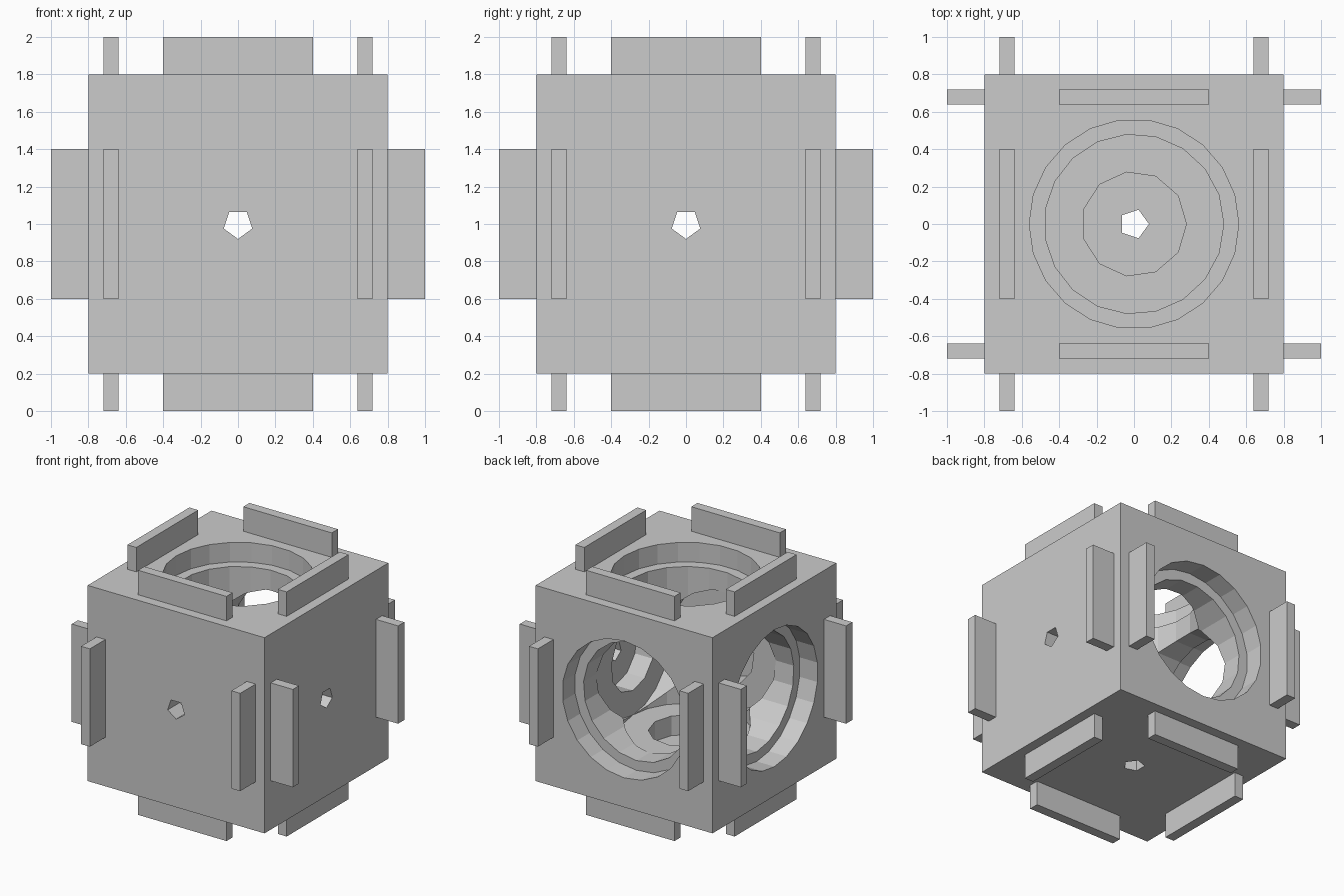
import bpy, bmesh
from math import cos, sin, tau
from mathutils import Matrix, Vector

cube = bpy.data.objects.get("Cube")
if cube:
    bpy.data.objects.remove(cube, do_unlink=True)

GREY = (0.6, 0.6, 0.6, 1.0)
grey = bpy.data.materials.new("plain grey")
grey.use_nodes = True
grey.diffuse_color = GREY
grey.node_tree.nodes["Principled BSDF"].inputs["Base Color"].default_value = GREY

MIDDLE = Vector((0, 0, 1))


def add_object(name, bm):
    bmesh.ops.recalc_face_normals(bm, faces=bm.faces)
    mesh = bpy.data.meshes.new(name)
    bm.to_mesh(mesh)
    bm.free()
    mesh.materials.append(grey)
    obj = bpy.data.objects.new(name, mesh)
    bpy.context.collection.objects.link(obj)
    return obj


def box(name, centre, size):
    bm = bmesh.new()
    bmesh.ops.create_cube(bm, size=1, matrix=Matrix.Translation(MIDDLE + Vector(centre))
                          @ Matrix.Diagonal((*size, 1)))
    return add_object(name, bm)


def prism(name, radius, sides, start, end, along, corner):
    """Prism about the block's middle; its first corner points towards `corner`."""
    along, corner = Vector(along), Vector(corner)
    side = along.cross(corner)
    bm = bmesh.new()
    ring = [bm.verts.new(MIDDLE + along * start
                         + radius * (corner * cos(tau * i / sides) + side * sin(tau * i / sides)))
            for i in range(sides)]
    base = bm.faces.new(ring)
    new = bmesh.ops.extrude_face_region(bm, geom=[base], use_keep_orig=True)["geom"]
    bmesh.ops.translate(bm, vec=along * (end - start),
                        verts=[v for v in new if isinstance(v, bmesh.types.BMVert)])
    return add_object(name, bm)


# Main block, bored from the top, back and right
block = box("block", (0, 0, 0), (1.6, 1.6, 1.6))
OPEN = 0.9
steps = [  # radius, sides, floor position along the bore
    (0.56, 22, 0.64),
    (0.48, 19, -0.48),
    (0.28, 11, -0.64),
    (0.08, 5, -OPEN),
]
bores = [  # direction of the opening, direction of the first corner
    ((0, 0, 1), (1, 0, 0)),
    ((0, 1, 0), (0, 0, -1)),
    ((-1, 0, 0), (0, 0, -1)),
]
bpy.context.view_layer.objects.active = block
for along, corner in bores:
    for radius, sides, floor in steps:
        cutter = prism("bore_cutter", radius, sides, floor, OPEN, along, corner)
        cutter.hide_render = True
        cut = block.modifiers.new("bore", "BOOLEAN")
        cut.operation = "DIFFERENCE"
        cut.solver = "EXACT"
        cut.object = cutter
        bpy.ops.object.modifier_apply(modifier=cut.name)
        bpy.data.objects.remove(cutter, do_unlink=True)

# Tabs: four on the top and bottom, two upright ones on each side
LONG, THIN, TALL = 0.8, 0.08, 0.2
OUT, EDGE = 0.9, 0.68
for face in (-1, 1):
    level = "top" if face > 0 else "bottom"
    for s in (-1, 1):
        box(level + "_tab_across", (0, s * EDGE, face * OUT), (LONG, THIN, TALL))
        box(level + "_tab_along", (s * EDGE, 0, face * OUT), (THIN, LONG, TALL))
        box("back_tab" if face > 0 else "front_tab",
            (s * EDGE, face * OUT, 0), (THIN, TALL, LONG))
        box("left_tab" if face > 0 else "right_tab",
            (face * OUT, s * EDGE, 0), (TALL, THIN, LONG))
